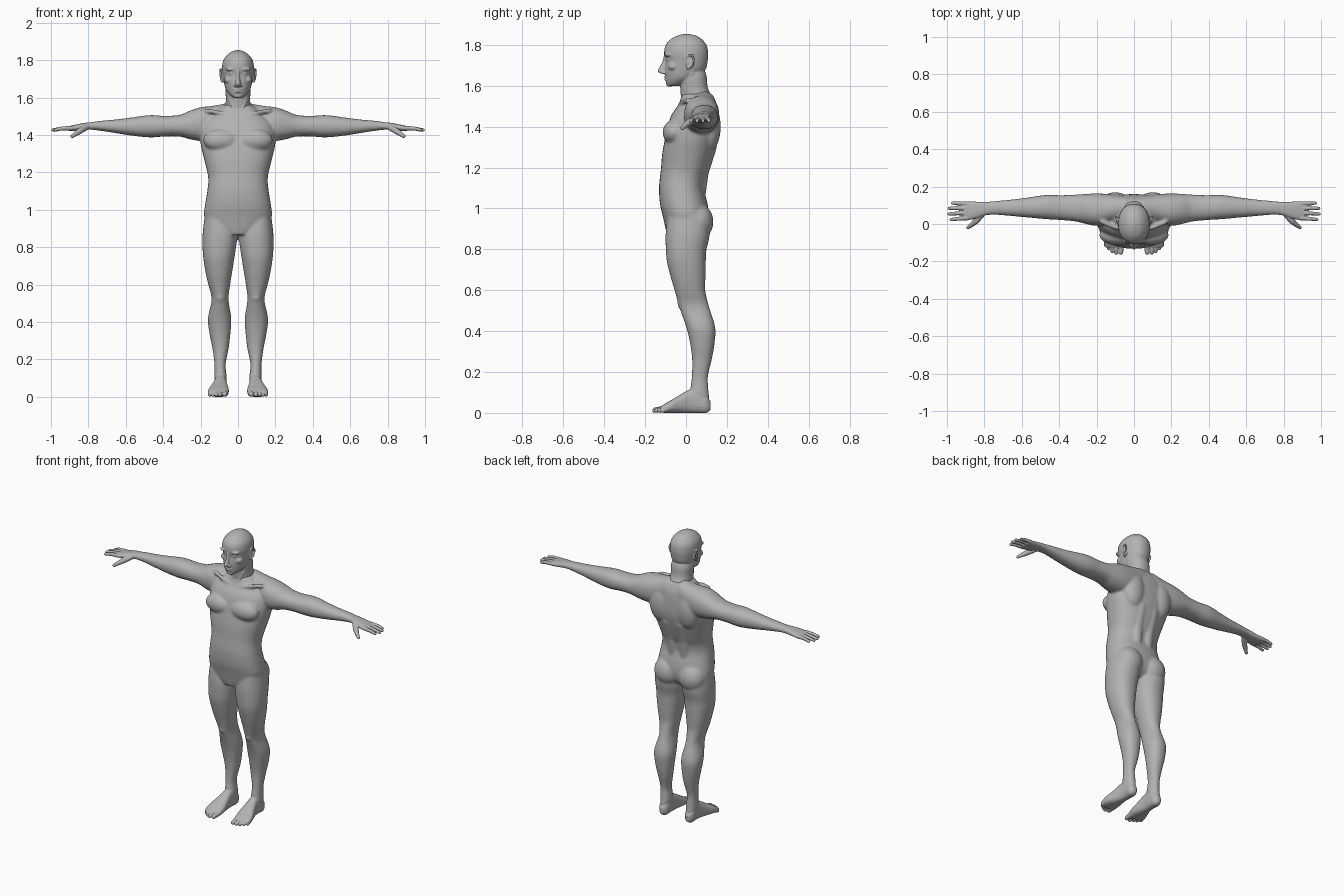
import bpy, bmesh, math
from mathutils import Matrix, Vector

skin = bpy.data.materials.new("plain_grey")
skin.diffuse_color = (0.45, 0.45, 0.45, 1)


def dense(rows, k=5):
    """Smooth curve through the section rows (first column is the position)."""
    def slope(i):
        a, b = rows[max(i - 1, 0)], rows[min(i + 1, len(rows) - 1)]
        return [(q - p) / (b[0] - a[0]) for p, q in zip(a, b)]
    out = []
    for i in range(len(rows) - 1):
        a, b, ma, mb = rows[i], rows[i + 1], slope(i), slope(i + 1)
        h = b[0] - a[0]
        for s in range(k):
            t = s / k
            c = (2*t**3 - 3*t*t + 1, (t**3 - 2*t*t + t) * h, 3*t*t - 2*t**3, (t**3 - t*t) * h)
            out.append([c[0]*p + c[1]*m + c[2]*q + c[3]*n for p, m, q, n in zip(a, ma, b, mb)])
    return out + [list(rows[-1])]


def loft(bm, axis, rows, power=2.2, n=36):
    """Skin rounded sections given as (position, u_min, u_max, v_min, v_max)."""
    rings = []
    for t, u0, u1, v0, v1 in dense(rows):
        ring = []
        for i in range(n):
            a = 2 * math.pi * i / n
            c, s = math.cos(a), math.sin(a)
            u = (u0 + u1) / 2 + (u1 - u0) / 2 * math.copysign(abs(c) ** (2 / power), c)
            v = (v0 + v1) / 2 + (v1 - v0) / 2 * math.copysign(abs(s) ** (2 / power), s)
            ring.append(bm.verts.new({'x': (t, u, v), 'y': (u, t, v), 'z': (u, v, t)}[axis]))
        rings.append(ring)
    for r, q in zip(rings, rings[1:]):
        for i in range(n):
            bm.faces.new((r[i], r[(i + 1) % n], q[(i + 1) % n], q[i]))
    bm.faces.new(rings[0][::-1])
    bm.faces.new(rings[-1])


def centred(bm, rows, power=2.2):
    """Loft up z from (z, half_width, y_min, y_max)."""
    loft(bm, 'z', [(z, -w, w, a, b) for z, w, a, b in rows], power)


def blob(bm, centre, radii):
    bmesh.ops.create_uvsphere(bm, u_segments=24, v_segments=16, radius=1,
                              matrix=Matrix.Translation(centre) @ Matrix.Diagonal((*radii, 1)))


def limb(bm, *pts):
    """Chain of tapered capsules through (x, y, z, radius)."""
    for p in pts:
        blob(bm, p[:3], (p[3],) * 3)
    for p, q in zip(pts, pts[1:]):
        a, b = Vector(p[:3]), Vector(q[:3])
        m = Matrix.Translation((a + b) / 2) @ (b - a).to_track_quat('Z', 'Y').to_matrix().to_4x4()
        bmesh.ops.create_cone(bm, cap_ends=True, segments=20, radius1=p[3], radius2=q[3],
                              depth=(b - a).length, matrix=m)


def pair(bm):
    """Copy everything so far to the other side."""
    new = bmesh.ops.duplicate(bm, geom=bm.verts[:] + bm.edges[:] + bm.faces[:])["geom"]
    for v in new:
        if isinstance(v, bmesh.types.BMVert):
            v.co.x *= -1


def finish(name, bm, voxel, smooth, mirror=False):
    bmesh.ops.recalc_face_normals(bm, faces=bm.faces[:])
    me = bpy.data.meshes.new(name)
    bm.to_mesh(me)
    bm.free()
    me.materials.append(skin)
    ob = bpy.data.objects.new(name, me)
    bpy.context.collection.objects.link(ob)
    r = ob.modifiers.new("fuse", 'REMESH')
    r.mode, r.voxel_size, r.use_smooth_shade = 'VOXEL', voxel, True
    s = ob.modifiers.new("soften", 'SMOOTH')
    s.factor, s.iterations = 0.5, smooth
    if mirror:
        m = ob.modifiers.new("other_side", 'MIRROR')
        m.use_mirror_merge = False


# Body: legs, arms and muscles in pairs, then the trunk
bm = bmesh.new()
loft(bm, 'z', [
    (.07, .064, .122, .015, .108), (.11, .062, .125, .02, .11), (.176, .066, .126, .028, .107),
    (.26, .05, .137, .03, .126), (.335, .041, .152, .021, .139), (.417, .036, .161, .002, .143),
    (.523, .051, .141, -.035, .112), (.6, .042, .159, -.056, .094), (.657, .033, .172, -.073, .095),
    (.737, .02, .185, -.093, .097), (.79, .012, .189, -.098, .099), (.87, .004, .189, -.1, .115),
    (.97, .03, .178, -.09, .11)])
loft(bm, 'x', [
    (.04, .03, .15, 1.40, 1.575), (.1, .015, .156, 1.38, 1.562), (.15, 0, .161, 1.37, 1.554),
    (.2, -.01, .163, 1.368, 1.548), (.257, 0, .161, 1.377, 1.530), (.31, .013, .157, 1.391, 1.508),
    (.39, .021, .154, 1.392, 1.502), (.47, .026, .155, 1.387, 1.506), (.58, .036, .14, 1.398, 1.492),
    (.66, .043, .13, 1.411, 1.482), (.74, .049, .123, 1.423, 1.475), (.80, .046, .118, 1.43, 1.466)])
blob(bm, (.088, -.058, 1.372), (.098, .056, .062))    # chest
blob(bm, (.1, .115, 1.40), (.075, .055, .12))         # shoulder blade
blob(bm, (.088, .055, .935), (.088, .079, .092))      # buttock
blob(bm, (.096, -.012, .535), (.028, .03, .035))      # kneecap
limb(bm, (.02, -.03, 1.5, .012), (.1, -.02, 1.52, .011), (.17, .01, 1.53, .012))  # collar bone
limb(bm, (.04, .06, 1.06, .035), (.042, .07, 1.18, .042), (.045, .105, 1.3, .045))  # lower back
pair(bm)
centred(bm, [
    (.865, .06, -.092, .06), (.90, .14, -.1, .098), (.96, .18, -.113, .112), (1.02, .177, -.127, .106),
    (1.095, .165, -.132, .09), (1.15, .159, -.128, .097), (1.19, .162, -.123, .113),
    (1.27, .181, -.116, .14), (1.34, .198, -.103, .157), (1.40, .202, -.09, .16),
    (1.46, .185, -.07, .157), (1.51, .14, -.036, .15), (1.56, .075, -.02, .128)], 2.35)
finish("body", bm, .0065, 9)

# Head: paired features first, then skull, neck and face
bm = bmesh.new()
blob(bm, (.033, -.084, 1.752), (.034, .021, .012))    # brow
blob(bm, (.033, -.08, 1.728), (.016, .016, .010))     # eye
blob(bm, (.048, -.062, 1.695), (.026, .026, .022))    # cheek
blob(bm, (.013, -.112, 1.664), (.009, .012, .008))    # nostril
blob(bm, (.083, .018, 1.715), (.007, .02, .032))      # ear
limb(bm, (.084, .002, 1.735, .005), (.09, .012, 1.752, .005), (.094, .03, 1.75, .005),
     (.095, .039, 1.73, .005), (.092, .03, 1.702, .005), (.085, .01, 1.685, .006))  # ear rim
limb(bm, (.058, .03, 1.66, .012), (.04, -.005, 1.59, .012), (.015, -.018, 1.52, .011))  # neck muscle
pair(bm)
centred(bm, [
    (1.598, .022, -.09, -.04), (1.612, .042, -.096, .0), (1.64, .064, -.1, .06), (1.68, .075, -.104, .096),
    (1.722, .082, -.1, .106), (1.76, .085, -.107, .108), (1.80, .078, -.099, .1),
    (1.83, .056, -.072, .075), (1.846, .033, -.04, .047), (1.854, .008, -.01, .014)], 2.15)
centred(bm, [
    (1.47, .07, -.01, .13), (1.54, .068, -.024, .128), (1.59, .065, -.028, .107),
    (1.65, .066, -.035, .1), (1.7, .05, -.03, .08)])
centred(bm, [
    (1.657, .012, -.118, -.08), (1.670, .015, -.138, -.08), (1.69, .012, -.13, -.08),
    (1.72, .009, -.115, -.08), (1.75, .012, -.108, -.08)])  # nose
blob(bm, (0, -.093, 1.643), (.026, .014, .0055))      # upper lip
blob(bm, (0, -.092, 1.630), (.023, .014, .0065))      # lower lip
blob(bm, (0, -.08, 1.61), (.024, .018, .014))         # chin
finish("head", bm, .0035, 3)

# Hands: wrist and palm, four fingers, thumb
bm = bmesh.new()
loft(bm, 'x', [
    (.76, .053, .118, 1.428, 1.469), (.80, .045, .118, 1.428, 1.467), (.84, .032, .119, 1.424, 1.461),
    (.88, .022, .121, 1.421, 1.453), (.91, .022, .12, 1.423, 1.446)], 2.5)
for y0, y1, tip in ((.032, .024, .978), (.06, .054, .99), (.085, .084, .988), (.109, .112, .97)):
    limb(bm, (.89, y0, 1.437, .0125), (.94, (y0 + y1) / 2, 1.435, .0105), (tip, y1, 1.427, .0085))
limb(bm, (.81, .055, 1.442, .016), (.845, .015, 1.422, .0165), (.87, -.006, 1.405, .012),
     (.887, -.018, 1.393, .0095))
finish("hands", bm, .003, 2, mirror=True)

# Feet: sole and instep, ankle, toes
bm = bmesh.new()
loft(bm, 'y', [
    (-.125, .056, .155, .004, .03), (-.105, .051, .16, 0, .044), (-.07, .049, .157, 0, .064),
    (-.03, .054, .142, 0, .088), (.02, .06, .128, 0, .116), (.06, .06, .125, 0, .12),
    (.10, .064, .122, 0, .085), (.121, .08, .107, .015, .055)], 2.5)
loft(bm, 'z', [
    (.03, .063, .124, .01, .115), (.07, .062, .125, .012, .113), (.11, .061, .126, .02, .109),
    (.17, .07, .122, .032, .102)])
limb(bm, (.07, -.1, .02, .018), (.07, -.135, .015, .0145), (.071, -.151, .0135, .013))
for x, tip in ((.096, -.155), (.116, -.145), (.134, -.131), (.15, -.114)):
    limb(bm, (x - .003, -.085, .022, .011), (x, tip + .02, .018, .0105), (x, tip, .0105, .0098))
finish("feet", bm, .003, 2, mirror=True)
